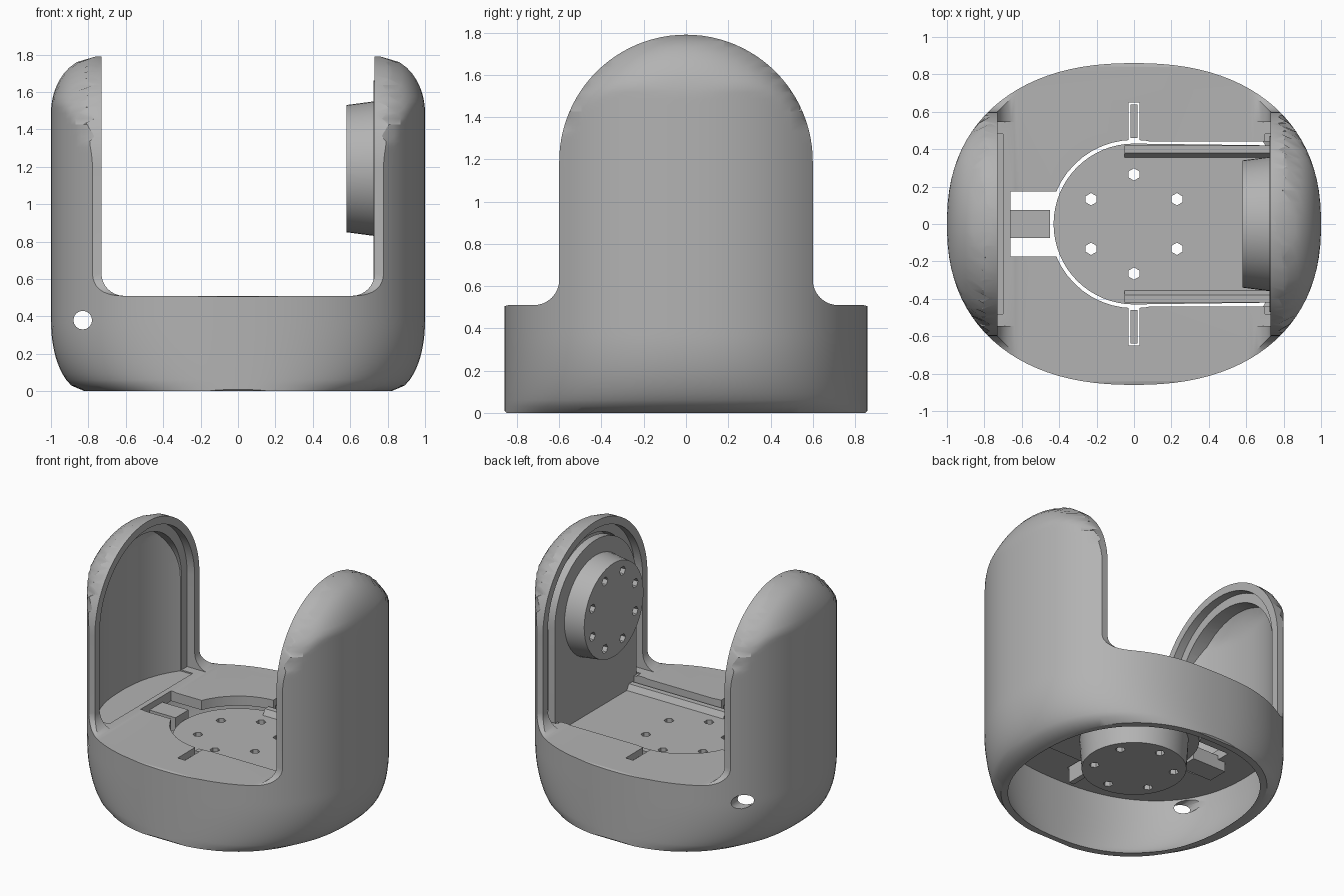
import bpy, bmesh, math
from math import sin, cos, pi, hypot, sqrt

if "Cube" in bpy.data.objects:
    bpy.data.objects.remove(bpy.data.objects["Cube"])

GREY = (0.45, 0.45, 0.45, 1)
mat = bpy.data.materials.new("plain grey")
mat.use_nodes = True
mat.diffuse_color = GREY
mat.node_tree.nodes["Principled BSDF"].inputs["Base Color"].default_value = GREY

ARCH_Z, ARCH_R, DECK = 1.19, 0.6, 0.51


def make(name, bm):
    bmesh.ops.recalc_face_normals(bm, faces=bm.faces)
    me = bpy.data.meshes.new(name)
    bm.to_mesh(me)
    bm.free()
    me.materials.append(mat)
    ob = bpy.data.objects.new(name, me)
    bpy.context.collection.objects.link(ob)
    return ob


def prism(name, pts, axis, a, b):
    """Extrude a 2D profile along an axis from a to b."""
    place = {"x": lambda p, t: (t, p[0], p[1]),
             "y": lambda p, t: (p[0], t, p[1]),
             "z": lambda p, t: (p[0], p[1], t)}[axis]
    bm = bmesh.new()
    low = [bm.verts.new(place(p, a)) for p in pts]
    high = [bm.verts.new(place(p, b)) for p in pts]
    bm.faces.new(low)
    bm.faces.new(high[::-1])
    for i in range(len(pts)):
        j = (i + 1) % len(pts)
        bm.faces.new((low[i], high[i], high[j], low[j]))
    return make(name, bm)


def box(name, x0, x1, y0, y1, z0, z1):
    return prism(name, [(x0, y0), (x1, y0), (x1, y1), (x0, y1)], "z", z0, z1)


def arc(cx, cy, r, a0, a1, n):
    return [(cx + r * cos(a0 + (a1 - a0) * i / n), cy + r * sin(a0 + (a1 - a0) * i / n))
            for i in range(n + 1)]


def arch(r, bottom):
    return arc(0, ARCH_Z, r, 0, pi, 32) + [(-r, bottom), (r, bottom)]


def combine(ob, cutter, op="DIFFERENCE"):
    """Apply a boolean and throw the cutter away."""
    mod = ob.modifiers.new("cut", "BOOLEAN")
    mod.operation, mod.object, mod.solver = op, cutter, "EXACT"
    bpy.context.view_layer.objects.active = ob
    bpy.ops.object.modifier_apply(modifier=mod.name)
    bpy.data.objects.remove(cutter)


def loft(name, off, z0, z1, levels=40, n=96):
    """Rounded oval hull, tucked in at the foot and domed over the arch."""
    bm = bmesh.new()
    rings = []
    e = 2 / 2.3
    for k in range(levels + 1):
        z = z0 + (z1 - z0) * k / levels
        foot = 0.82 + 0.18 * sqrt(max(0, 1 - (1 - min(max(z, 0) / 0.37, 1)) ** 2))
        ring = []
        for i in range(n):
            c, s = cos(2 * pi * (i + 0.5) / n), sin(2 * pi * (i + 0.5) / n)
            x = (1 - off) * foot * abs(c) ** e
            y = (0.86 - off) * abs(s) ** e
            if z > ARCH_Z:
                d = min(hypot(y, z - ARCH_Z), ARCH_R)
                q = max(0, (d - 0.3) / 0.3)
                x = min(x, 0.76 + 0.24 * sqrt(max(0, 1 - q * q)) - off)
            ring.append(bm.verts.new((math.copysign(x, c), math.copysign(y, s), z)))
        rings.append(ring)
    for a, b in zip(rings, rings[1:]):
        for i in range(n):
            j = (i + 1) % n
            bm.faces.new((a[i], a[j], b[j], b[i]))
    bm.faces.new(rings[0])
    bm.faces.new(rings[-1])
    return make(name, bm)


def disc(name, x, y, z, r0, r1, depth, axis="z", n=48):
    bm = bmesh.new()
    bmesh.ops.create_cone(bm, cap_ends=True, segments=n, radius1=r0, radius2=r1, depth=depth)
    ob = make(name, bm)
    ob.location = (x, y, z)
    ob.rotation_euler = {"z": (0, 0, 0), "x": (0, pi / 2, 0), "y": (pi / 2, 0, 0)}[axis]
    bpy.context.view_layer.update()
    return ob


# Yoke shell: hull trimmed to its arched side outline
shell = loft("yoke_shell", 0, 0, 1.82, 60)
half = arc(0.72, DECK + 0.12, 0.12, -pi / 2, -pi, 8) + arc(0, ARCH_Z, ARCH_R, 0, pi / 2, 24)
outline = [(0.83, -0.02), (0.88, 0.03), (0.88, DECK - 0.01), (0.84, DECK)] + half
outline += [(-y, z) for y, z in outline[-2::-1]]
combine(shell, prism("side_outline", outline, "x", -1.5, 1.5), "INTERSECT")

# Gap between the two arms
fillet = arc(0.61, DECK + 0.12, 0.12, -pi / 2, 0, 8) + [(0.73, 2.2)]
gap = fillet + [(-x, z) for x, z in fillet[::-1]]
combine(shell, prism("arm_gap", gap, "y", -1.5, 1.5))

# Hollow base and the stepped recess in each arm
combine(shell, loft("base_cavity", 0.05, -0.05, 0.44, 20))
for s in (-1, 1):
    recess = loft("arm_cavity", 0.06, DECK - 0.005, 1.78)
    combine(recess, prism("recess_arch", arch(0.48, 0.2), "x", s * 0.7, s * 1.3), "INTERSECT")
    combine(shell, recess)
    combine(shell, prism("rim_step", arch(0.545, DECK + 0.004), "x", s * 0.6, s * 0.79))

# Openings in the deck
combine(shell, disc("round_opening", 0, 0, 0.5, 0.45, 0.45, 0.3))
combine(shell, box("bracket_opening", 0, 0.79, -0.44, 0.44, 0.35, 0.6))
combine(shell, box("clip_opening", -0.66, -0.4, -0.175, 0.175, 0.35, 0.6))
for s in (-1, 1):
    combine(shell, box("deck_slot", -0.03, 0.03, *sorted((s * 0.42, s * 0.65)), 0.35, 0.6))
combine(shell, disc("cable_hole", -0.83, 0, 0.38, 0.05, 0.05, 2, "y", 16))

# Clip tongue and the ribs below the deck slots
box("clip_tongue", -0.72, -0.45, -0.075, 0.075, 0.37, 0.47)
for s in (-1, 1):
    box("deck_rib", -0.02, 0.02, *sorted((s * 0.46, s * 0.64)), 0.33, 0.47)

# L-shaped bracket: floor plate with two rails, and a wall plate
floor_pts = arc(0, 0, 0.43, pi / 2, 3 * pi / 2, 32) + [(0.75, -0.42), (0.75, 0.42)]
floor = prism("bracket_floor", floor_pts, "z", 0.37, 0.43)
wall = prism("bracket_wall", arch(0.47, 0.37), "x", 0.725, 0.78)
for s in (-1, 1):
    rail = [(s * 0.35, 0.42), (s * 0.38, 0.47), (s * 0.42, 0.47), (s * 0.42, 0.42)]
    prism("bracket_rail", rail, "x", -0.05, 0.73)

# Drive hubs with their bolt holes
floor_hub = disc("floor_hub", 0, 0, 0.27, 0.345, 0.36, 0.22)
wall_hub = disc("wall_hub", 0.655, 0, ARCH_Z, 0.34, 0.36, 0.15, "x")
for i in range(6):
    a = pi / 6 + i * pi / 3
    for part in (floor, floor_hub):
        combine(part, disc("bolt_hole", 0.265 * cos(a), 0.265 * sin(a), 0.3, 0.033, 0.033, 0.5, n=6))
for i in range(8):
    a = (i + 0.5) * pi / 4
    combine(wall_hub, disc("bolt_hole", 0.58, 0.265 * cos(a), ARCH_Z + 0.265 * sin(a),
                           0.033, 0.033, 0.12, "x", 6))

# Smooth curved parts, keep edges crisp
bpy.ops.object.select_all(action="DESELECT")
for ob in (shell, floor, wall, floor_hub, wall_hub):
    ob.select_set(True)
bpy.context.view_layer.objects.active = shell
bpy.ops.object.shade_smooth_by_angle(angle=math.radians(30))
